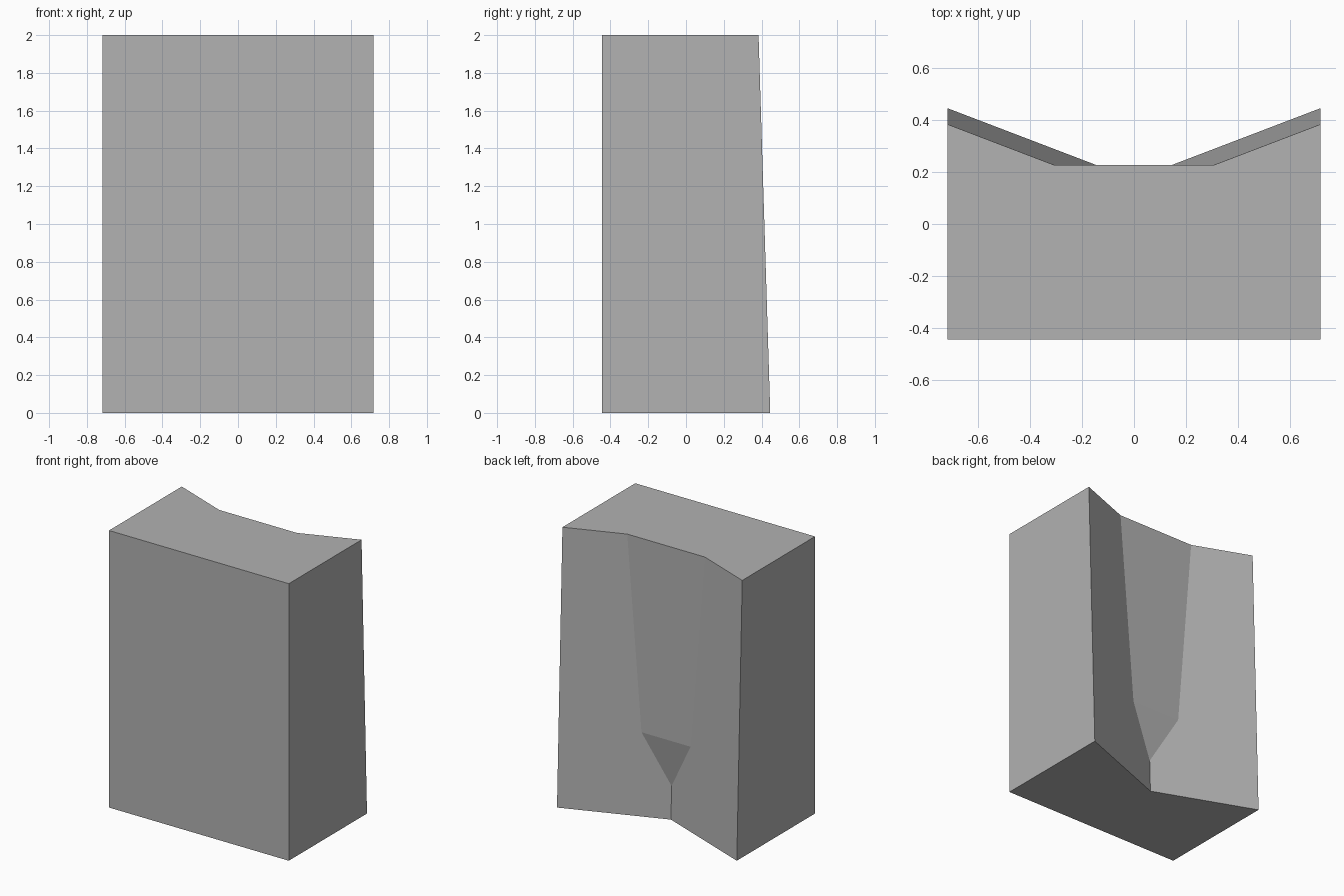
import bpy
import bmesh

default = bpy.data.objects.get("Cube")
if default:
    bpy.data.objects.remove(default, do_unlink=True)

# Overall dimensions
HALF, FRONT, TOP = 0.718, -0.446, 2.0
PANEL_Y, PANEL_Z, TIP_Z = 0.228, 0.6, 0.24


# Sloping back wall: depth at a position, and where it meets the flat panel
def wall_y(x, z):
    return 0.446 - 0.031 * z - 0.382 * (HALF - x)


def panel_x(z):
    return HALF - (wall_y(HALF, z) - PANEL_Y) / 0.382


# Corners of the model's left half
points = {
    "front_low_mid": (0, FRONT, 0),
    "front_low": (HALF, FRONT, 0),
    "front_top": (HALF, FRONT, TOP),
    "front_top_mid": (0, FRONT, TOP),
    "back_low": (HALF, wall_y(HALF, 0), 0),
    "back_top": (HALF, wall_y(HALF, TOP), TOP),
    "panel_top": (panel_x(TOP), PANEL_Y, TOP),
    "panel_top_mid": (0, PANEL_Y, TOP),
    "panel_low": (panel_x(PANEL_Z), PANEL_Y, PANEL_Z),
    "panel_low_mid": (0, PANEL_Y, PANEL_Z),
    "tip": (0, wall_y(0, TIP_Z), TIP_Z),
    "valley_low": (0, wall_y(0, 0), 0),
}
faces = [
    "front_low_mid front_low front_top front_top_mid",
    "front_low back_low back_top front_top",
    "front_top_mid front_top back_top panel_top panel_top_mid",
    "front_low_mid valley_low back_low front_low",
    "panel_top_mid panel_top panel_low panel_low_mid",
    "panel_low_mid panel_low tip",
    "panel_top back_top back_low valley_low tip panel_low",
]

bm = bmesh.new()
verts = {name: bm.verts.new(co) for name, co in points.items()}
for face in faces:
    bm.faces.new([verts[name] for name in face.split()])

# Mirror the half, then join the flat faces across the middle
bmesh.ops.mirror(bm, geom=bm.verts[:] + bm.edges[:] + bm.faces[:],
                 axis="X", merge_dist=0.0001)
bmesh.ops.remove_doubles(bm, verts=bm.verts[:], dist=0.0001)
bmesh.ops.recalc_face_normals(bm, faces=bm.faces[:])
bmesh.ops.dissolve_limit(bm, angle_limit=0.01, verts=bm.verts[:], edges=bm.edges[:])

mesh = bpy.data.meshes.new("notched_block")
bm.to_mesh(mesh)
bm.free()
block = bpy.data.objects.new("notched_block", mesh)
bpy.context.collection.objects.link(block)

# Plain grey
grey = bpy.data.materials.new("plain_grey")
grey.use_nodes = True
colour = (0.445, 0.445, 0.445, 1)
grey.diffuse_color = colour
grey.node_tree.nodes["Principled BSDF"].inputs["Base Color"].default_value = colour
mesh.materials.append(grey)
